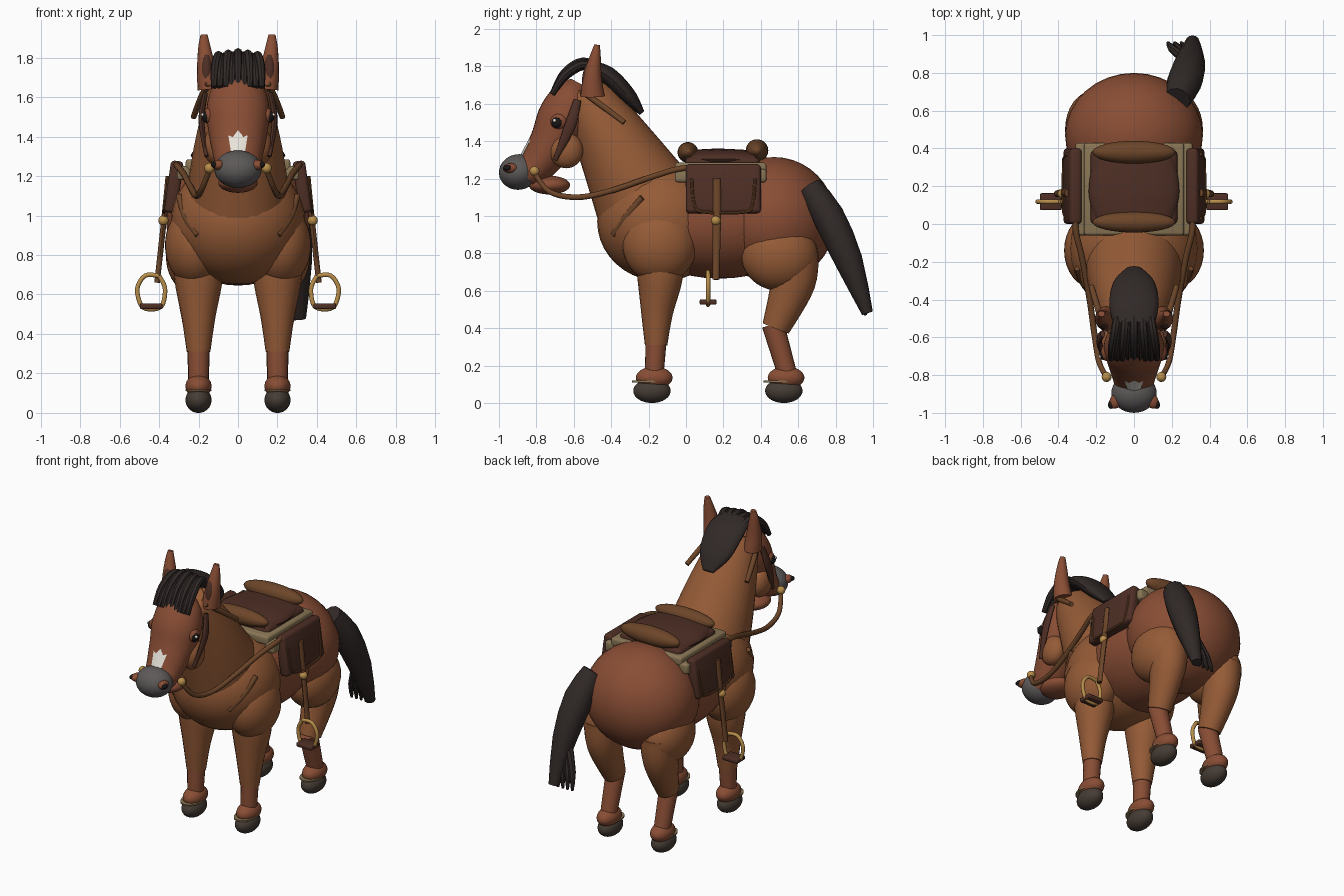
import bpy, bmesh, math
from mathutils import Vector, Matrix

COLORS = {
    "chestnut": (0.30, 0.105, 0.038), "bay": (0.25, 0.075, 0.035), "dark_hair": (0.03, 0.022, 0.02),
    "hoof": (0.06, 0.045, 0.035), "leather": (0.15, 0.06, 0.022), "saddle": (0.075, 0.028, 0.018),
    "blanket": (0.25, 0.18, 0.09), "brass": (0.48, 0.27, 0.07), "muzzle_grey": (0.11, 0.1, 0.1),
    "white": (0.8, 0.77, 0.7), "black": (0.01, 0.008, 0.008),
}
MATS = {}
for k, c in COLORS.items():
    MATS[k] = bpy.data.materials.new(k)
    MATS[k].diffuse_color = (*c, 1)


def finish(name, bm, mat, angle=40):
    bmesh.ops.recalc_face_normals(bm, faces=bm.faces[:])
    me = bpy.data.meshes.new(name)
    bm.to_mesh(me)
    bm.free()
    me.materials.append(MATS[mat])
    ob = bpy.data.objects.new(name, me)
    bpy.context.collection.objects.link(ob)
    bpy.ops.object.select_all(action='DESELECT')
    ob.select_set(True)
    bpy.context.view_layer.objects.active = ob
    bpy.ops.object.shade_smooth_by_angle(angle=math.radians(angle))
    return ob


def ball(name, loc, r, mat, rx=0, rz=0):
    """Ellipsoid, tilted about x (then z) in degrees."""
    bm = bmesh.new()
    bmesh.ops.create_uvsphere(bm, u_segments=32, v_segments=20, radius=1)
    rot = Matrix.Rotation(math.radians(rz), 4, 'Z') @ Matrix.Rotation(math.radians(rx), 4, 'X')
    bm.transform(Matrix.Translation(loc) @ rot @ Matrix.Diagonal((*r, 1)))
    return finish(name, bm, mat)


def box(name, loc, size, mat, bevel=0.015, ry=0, rx=0):
    bm = bmesh.new()
    bmesh.ops.create_cube(bm, size=1)
    bm.transform(Matrix.Diagonal((*size, 1)))
    if bevel:
        bmesh.ops.bevel(bm, geom=bm.edges[:], offset=bevel, segments=3, profile=0.5, affect='EDGES')
    bm.transform(Matrix.Translation(loc) @ Matrix.Rotation(math.radians(ry), 4, 'Y')
                 @ Matrix.Rotation(math.radians(rx), 4, 'X'))
    return finish(name, bm, mat)


def sweep(name, pts, mat, n=12, steps=6, ref=(1, 0, 0)):
    """Capped loft; pts are (x, y, z, radius along ref, radius across)."""
    P = [Vector(p[:4] + (p[4] if len(p) > 4 else p[3],)) for p in pts]
    S = []
    for i in range(len(P) - 1):
        a, b, c, d = P[max(i - 1, 0)], P[i], P[i + 1], P[min(i + 2, len(P) - 1)]
        for k in range(steps):
            t = k / steps
            S.append(0.5 * (2 * b + (c - a) * t + (2 * a - 5 * b + 4 * c - d) * t * t
                            + (3 * b - a - 3 * c + d) * t ** 3))
    S.append(P[-1])
    bm, rings = bmesh.new(), []
    for i, s in enumerate(S):
        t = (Vector(S[min(i + 1, len(S) - 1)][:3]) - Vector(S[max(i - 1, 0)][:3])).normalized()
        u = Vector(ref)
        u = (u - t * u.dot(t)).normalized()
        v = t.cross(u)
        rings.append([bm.verts.new(Vector(s[:3]) + u * s[3] * math.cos(q) + v * s[4] * math.sin(q))
                      for q in [2 * math.pi * j / n for j in range(n)]])
    for A, B in zip(rings, rings[1:]):
        for j in range(n):
            bm.faces.new((A[j], A[(j + 1) % n], B[(j + 1) % n], B[j]))
    bm.faces.new(rings[0])
    bm.faces.new(rings[-1])
    return finish(name, bm, mat)


# Body
ball("chest", (0, -0.13, 0.97), (0.34, 0.345, 0.32), "chestnut")
ball("barrel", (0, 0.18, 0.98), (0.33, 0.5, 0.315), "bay")
ball("rump", (0, 0.47, 0.98), (0.365, 0.33, 0.335), "bay")
sweep("neck", [(0, -0.19, 1.03, 0.27, 0.29), (0, -0.36, 1.34, 0.225, 0.215),
               (0, -0.52, 1.62, 0.155, 0.145), (0, -0.55, 1.68, 0.11, 0.10)], "chestnut", n=32)

# Head
sweep("head", [(0, -0.57, 1.71, 0.06, 0.05), (0, -0.60, 1.65, 0.13, 0.11), (0, -0.65, 1.53, 0.16, 0.14),
               (0, -0.71, 1.40, 0.145, 0.125), (0, -0.79, 1.28, 0.12, 0.10), (0, -0.86, 1.22, 0.10, 0.08)],
      "bay", n=32)
ball("muzzle", (0, -0.895, 1.235), (0.12, 0.105, 0.095), "muzzle_grey", rx=8)
ball("lower_jaw", (0, -0.73, 1.165), (0.10, 0.11, 0.05), "bay")
sweep("blaze", [(0, -0.765, 1.56, 0.05, 0.01), (0, -0.815, 1.44, 0.052, 0.01),
                (0, -0.875, 1.325, 0.036, 0.01)], "white", n=4)

# Mane and forelock strands
sweep("mane", [(0, -0.53, 1.80, 0.11, 0.035), (0, -0.42, 1.75, 0.13, 0.05),
               (0, -0.31, 1.64, 0.11, 0.045), (0, -0.235, 1.55, 0.04, 0.015)], "dark_hair", n=20)
for i in range(9):
    x = (i - 4) * 0.029
    d = 0.012 * (i % 2) + abs(x) * 0.12
    sweep("forelock_strand", [(x * 0.7, -0.46, 1.785 - d, 0.02), (x * 0.85, -0.55, 1.825 - d, 0.023),
                              (x, -0.65, 1.765 - d, 0.022), (x * 1.05, -0.715, 1.65, 0.015)],
          "dark_hair", n=8, steps=4)

# Tail, hanging to one side
sweep("tail", [(0.23, 0.66, 1.15, 0.07, 0.07), (0.27, 0.76, 1.00, 0.095, 0.085),
               (0.30, 0.87, 0.76, 0.075, 0.075), (0.31, 0.97, 0.48, 0.035, 0.03)],
      "dark_hair", n=12, steps=2)
for i in range(4):
    x = 0.18 + 0.035 * i
    sweep("tail_strand", [(0.28, 0.87, 0.76, 0.03), (x + 0.02, 0.93, 0.58, 0.022), (x, 0.96, 0.47, 0.008)],
          "dark_hair", n=8, steps=2)

# Paired parts
for s in (1, -1):
    # Face
    ball("cheek", (s * 0.11, -0.64, 1.35), (0.065, 0.09, 0.095), "chestnut")
    ball("nostril", (s * 0.095, -0.935, 1.255), (0.033, 0.045, 0.027), "bay", rz=s * 25)
    ball("nostril_hole", (s * 0.115, -0.95, 1.257), (0.02, 0.03, 0.017), "black", rz=s * 25)
    ball("eyelid", (s * 0.145, -0.68, 1.505), (0.03, 0.045, 0.042), "bay")
    ball("eye", (s * 0.16, -0.69, 1.50), (0.024, 0.03, 0.03), "black")
    ball("eye_glint", (s * 0.178, -0.702, 1.51), (0.009, 0.009, 0.009), "white")
    sweep("ear", [(s * 0.15, -0.50, 1.64, 0.055, 0.065), (s * 0.16, -0.50, 1.74, 0.048, 0.05),
                  (s * 0.17, -0.485, 1.85, 0.032, 0.03), (s * 0.172, -0.475, 1.915, 0.018, 0.015)],
          "bay", n=16)
    ball("inner_ear", (s * 0.16, -0.53, 1.74), (0.027, 0.025, 0.08), "saddle", rx=-8)

    # Legs
    ball("shoulder", (s * 0.215, -0.14, 0.85), (0.155, 0.2, 0.21), "chestnut")
    sweep("front_leg", [(s * 0.2, -0.14, 0.78, 0.125), (s * 0.2, -0.14, 0.66, 0.12),
                        (s * 0.2, -0.155, 0.48, 0.085), (s * 0.2, -0.16, 0.31, 0.06)], "chestnut", n=20)
    ball("thigh", (s * 0.215, 0.50, 0.79), (0.15, 0.205, 0.19), "chestnut")
    sweep("rear_leg", [(s * 0.21, 0.57, 0.80, 0.125, 0.14), (s * 0.21, 0.57, 0.64, 0.105, 0.12),
                       (s * 0.2, 0.48, 0.40, 0.07, 0.075)], "chestnut", n=20)
    sweep("rear_shin", [(s * 0.2, 0.465, 0.42, 0.06), (s * 0.2, 0.54, 0.16, 0.052)], "bay", n=20)
    sweep("front_shin", [(s * 0.2, -0.16, 0.33, 0.056), (s * 0.2, -0.17, 0.15, 0.05)], "bay", n=20)
    for tag, y in (("front", -0.17), ("rear", 0.535)):
        ball(tag + "_fetlock", (s * 0.2, y, 0.135), (0.066, 0.098, 0.06), "bay")
        ball(tag + "_hoof", (s * 0.2, y - 0.012, 0.065), (0.066, 0.1, 0.065), "hoof")
        sweep(tag + "_hoof_band", [(s * 0.2, y - 0.03, 0.11, 0.067, 0.09),
                                   (s * 0.2, y - 0.03, 0.119, 0.067, 0.09)], "blanket", n=28, steps=1)

    # Bridle and reins
    ball("bit_ring", (s * 0.145, -0.81, 1.24), (0.026, 0.026, 0.026), "brass")
    sweep("rein", [(s * 0.145, -0.81, 1.23, 0.014), (s * 0.185, -0.73, 1.13, 0.015),
                   (s * 0.21, -0.58, 1.10, 0.016), (s * 0.235, -0.40, 1.135, 0.016),
                   (s * 0.275, -0.18, 1.21, 0.016), (s * 0.31, -0.02, 1.255, 0.016),
                   (s * 0.30, 0.15, 1.26, 0.014)], "leather", n=10)
    sweep("crown_strap", [(s * 0.15, -0.56, 1.67, 0.016), (s * 0.19, -0.45, 1.59, 0.017),
                          (s * 0.225, -0.33, 1.50, 0.015)], "leather", n=10)
    sweep("cheek_strap", [(s * 0.165, -0.58, 1.62, 0.012, 0.02), (s * 0.185, -0.62, 1.48, 0.015, 0.03),
                          (s * 0.16, -0.70, 1.30, 0.01, 0.012)], "saddle", n=12)
    sweep("breast_strap", [(s * 0.20, -0.385, 0.90, 0.018), (s * 0.26, -0.32, 0.99, 0.022),
                           (s * 0.30, -0.235, 1.10, 0.016)], "leather", n=10)

    # Saddle flaps and stirrups
    box("blanket_side", (s * 0.275, 0.185, 1.215), (0.07, 0.49, 0.07), "blanket")
    box("saddle_flap", (s * 0.325, 0.20, 1.145), (0.065, 0.40, 0.265), "saddle", 0.02, ry=-s * 8)
    sweep("flap_trim", [(s * 0.352, 0.03, 1.20, 0.008), (s * 0.368, 0.045, 1.06, 0.008),
                        (s * 0.374, 0.10, 1.02, 0.008), (s * 0.374, 0.31, 1.02, 0.008),
                        (s * 0.368, 0.355, 1.06, 0.008), (s * 0.352, 0.37, 1.20, 0.008)], "leather", n=8)
    sweep("stirrup_strap", [(s * 0.355, 0.165, 1.20, 0.012, 0.02), (s * 0.375, 0.165, 0.98, 0.014, 0.022),
                            (s * 0.41, 0.16, 0.66, 0.014, 0.018)], "leather", n=12)
    ball("strap_stud", (s * 0.378, 0.16, 0.975), (0.026, 0.026, 0.026), "brass")
    ring = [(0.40, 0.695), (0.47, 0.695), (0.51, 0.63), (0.49, 0.545), (0.44, 0.525), (0.385, 0.545),
            (0.37, 0.63), (0.40, 0.695)]
    sweep("stirrup", [(s * x, 0.118, z, 0.012) for x, z in ring], "brass", n=10, ref=(0, 1, 0))
    box("stirrup_tread", (s * 0.44, 0.118, 0.54), (0.115, 0.09, 0.028), "saddle", 0.008)

# Saddle
box("blanket_top", (0, 0.185, 1.255), (0.53, 0.49, 0.06), "blanket")
box("saddle_base", (0, 0.195, 1.28), (0.46, 0.40, 0.07), "saddle", 0.03)
sweep("saddle_seat", [(0, 0.0, 1.30, 0.20, 0.05), (0, 0.17, 1.305, 0.24, 0.055),
                      (0, 0.37, 1.30, 0.21, 0.05)], "saddle", n=24)
ball("pommel", (0, 0.01, 1.34), (0.22, 0.055, 0.055), "leather")
ball("cantle", (0, 0.38, 1.35), (0.22, 0.06, 0.06), "leather")
